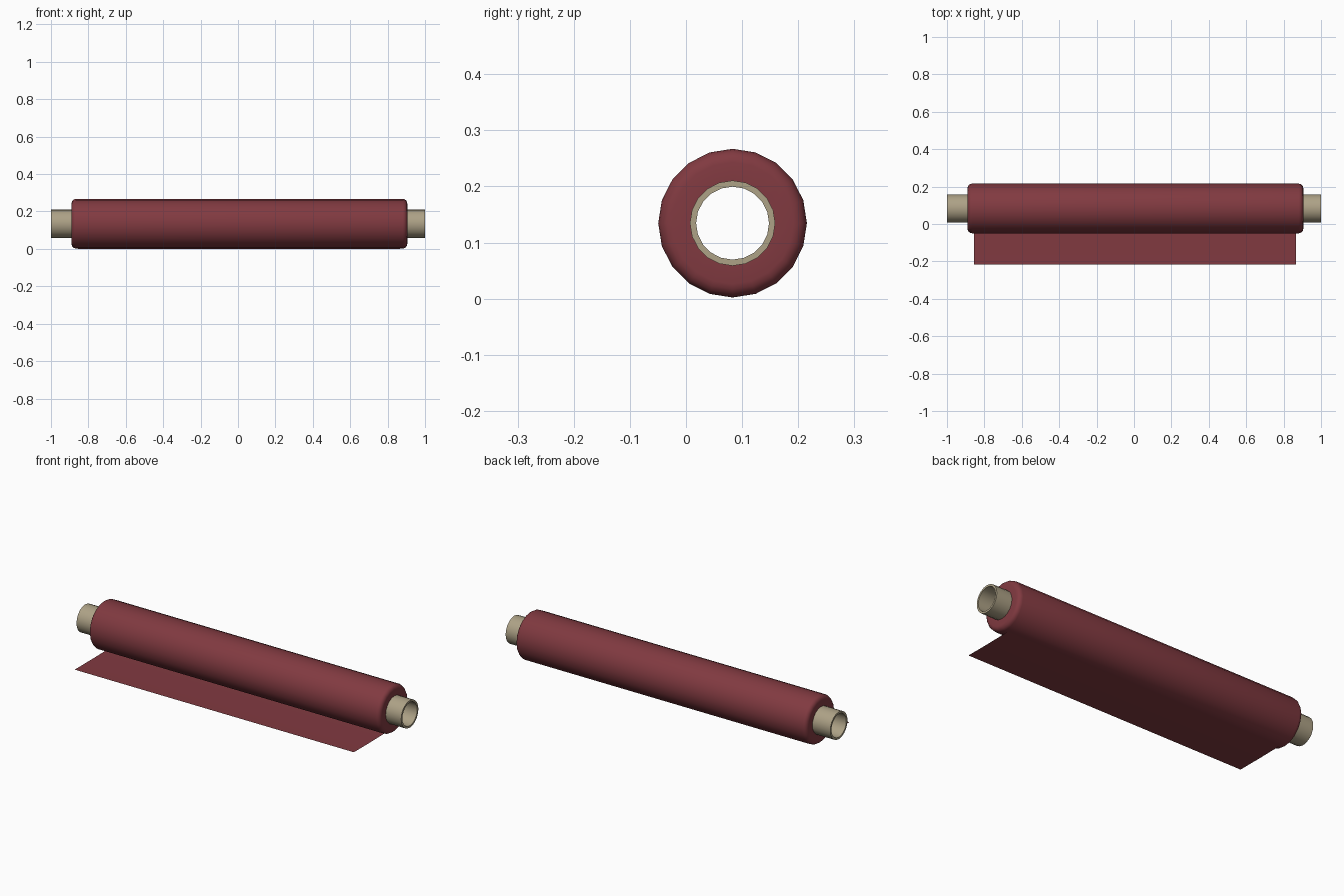
import bpy, bmesh, math

if "Cube" in bpy.data.objects:
    bpy.data.objects.remove(bpy.data.objects["Cube"])

SIDES = 20
CY, CZ = 0.083, 0.1345   # axis of the roll


def material(name, rgb):
    m = bpy.data.materials.new(name)
    m.diffuse_color = (*rgb, 1)
    m.use_nodes = True
    m.node_tree.nodes["Principled BSDF"].inputs["Base Color"].default_value = m.diffuse_color
    return m


def finish(name, bm, mat):
    mesh = bpy.data.meshes.new(name)
    bm.to_mesh(mesh)
    bm.free()
    ob = bpy.data.objects.new(name, mesh)
    bpy.context.collection.objects.link(ob)
    mesh.materials.append(mat)
    bpy.ops.object.select_all(action='DESELECT')
    ob.select_set(True)
    bpy.context.view_layer.objects.active = ob
    bpy.ops.object.shade_smooth_by_angle(angle=math.radians(40))
    return ob


def lathe_x(name, profile, mat, closed=False):
    """Spin (x, radius) points around the roll axis."""
    bm = bmesh.new()
    rings = []
    for x, r in profile:
        rings.append([bm.verts.new((x, CY + r * math.sin(2 * math.pi * i / SIDES),
                                    CZ + r * math.cos(2 * math.pi * i / SIDES)))
                      for i in range(SIDES)])
    pairs = list(zip(rings, rings[1:]))
    if closed:
        pairs.append((rings[-1], rings[0]))
    for a, b in pairs:
        for i in range(SIDES):
            j = (i + 1) % SIDES
            bm.faces.new((a[i], a[j], b[j], b[i]))
    bmesh.ops.recalc_face_normals(bm, faces=bm.faces)
    return finish(name, bm, mat)


fabric = material("red_fabric", (0.22, 0.042, 0.052))
card = material("cardboard", (0.42, 0.36, 0.24))

# Wound cloth with rounded ends
X0, X1, R, B = -0.89, 0.905, 0.1325, 0.024
arc = [(B * (1 - math.sin(t)), R - B * (1 - math.cos(t)))
       for t in (math.pi / 2 * k / 4 for k in range(4, -1, -1))]
left = [(X0, 0.075)] + [(X0 + d, r) for d, r in arc]
right = [(X1 - d, r) for d, r in reversed(arc)] + [(X1, 0.075)]
lathe_x("cloth_roll", left + right, fabric)

# Hollow cardboard core
lathe_x("core_tube", [(-1, 0.065), (-1, 0.076), (1, 0.076), (1, 0.065)], card, closed=True)

# Loose flap of cloth lying on the ground
bm = bmesh.new()
ys = [-0.216, -0.07, CY]
rows = [[bm.verts.new((x, y, z)) for x in (-0.855, 0.865)]
        for y, z in zip(ys, (0, 0, 0.002))]
for a, b in zip(rows, rows[1:]):
    bm.faces.new((a[0], a[1], b[1], b[0]))
finish("cloth_flap", bm, fabric)
